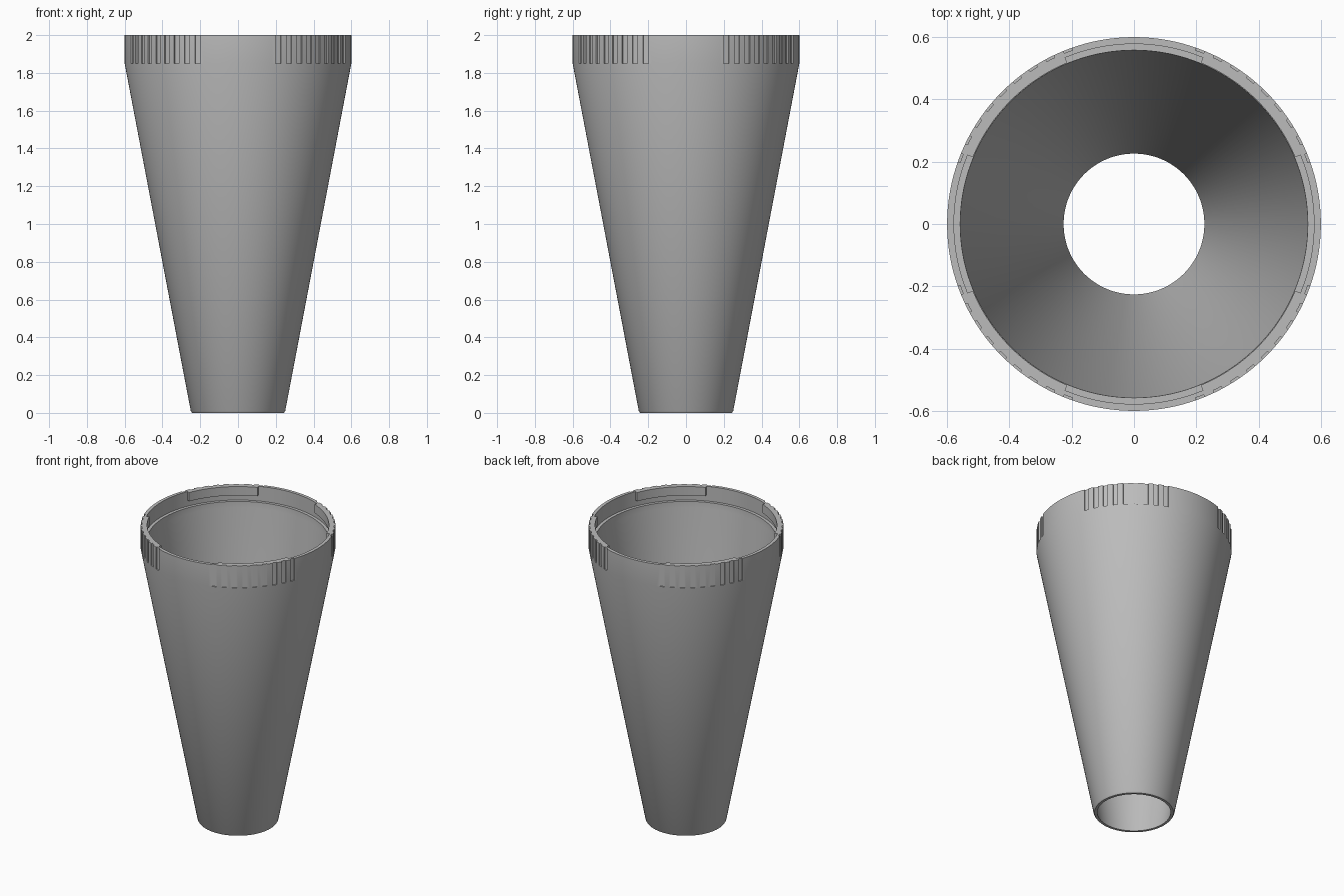
import bpy, bmesh
from math import radians, cos, sin, pi

cube = bpy.data.objects.get("Cube")
if cube:
    bpy.data.objects.remove(cube, do_unlink=True)

SEGMENTS = 144
TOP = 2.0
COLLAR_BASE = 1.85

grey = bpy.data.materials.new("matte grey")
grey.use_nodes = True
grey.diffuse_color = (0.5, 0.5, 0.5, 1)
grey.node_tree.nodes["Principled BSDF"].inputs["Base Color"].default_value = grey.diffuse_color


def make_object(name, bm):
    bmesh.ops.recalc_face_normals(bm, faces=bm.faces[:])
    mesh = bpy.data.meshes.new(name)
    bm.to_mesh(mesh)
    bm.free()
    mesh.materials.append(grey)
    obj = bpy.data.objects.new(name, mesh)
    bpy.context.collection.objects.link(obj)
    return obj


def lathe(bm, profile):
    """Spin a closed (radius, z) profile around the z axis."""
    rings = []
    for i in range(SEGMENTS):
        a = 2 * pi * i / SEGMENTS
        rings.append([bm.verts.new((r * cos(a), r * sin(a), z)) for r, z in profile])
    for i in range(SEGMENTS):
        p, q = rings[i - 1], rings[i]
        for j in range(len(profile)):
            bm.faces.new((p[j - 1], q[j - 1], q[j], p[j]))


def arc_block(bm, start, end, r0, r1, z0, z1, steps):
    """Curved block between two angles, in degrees."""
    rows = []
    for i in range(steps + 1):
        a = radians(start + (end - start) * i / steps)
        rows.append([bm.verts.new((r * cos(a), r * sin(a), z))
                     for r, z in ((r0, z0), (r1, z0), (r1, z1), (r0, z1))])
    for p, q in zip(rows, rows[1:]):
        for j in range(4):
            bm.faces.new((p[j - 1], q[j - 1], q[j], p[j]))
    bm.faces.new(rows[0])
    bm.faces.new(rows[-1][::-1])


def smooth(obj):
    bpy.ops.object.select_all(action='DESELECT')
    obj.select_set(True)
    bpy.context.view_layer.objects.active = obj
    bpy.ops.object.shade_smooth_by_angle(angle=radians(25))


# Hollow tapered body with collar, inner socket and ledge
bm = bmesh.new()
lathe(bm, [(0.243, 0), (0.25, 0.01), (0.6, COLLAR_BASE), (0.6, TOP),
           (0.578, TOP), (0.578, 1.9), (0.558, 1.9), (0.556, 1.86), (0.226, 0)])
body = make_object("tapered_body", bm)

# Grip grooves cut in four groups around the collar
bm = bmesh.new()
for quarter in range(4):
    for k in range(9):
        start = quarter * 90 + 19.4 + k * 6.05
        arc_block(bm, start, start + 2.8, 0.592, 0.63, COLLAR_BASE + 0.001, TOP + 0.05, 2)
cutter = make_object("groove_cutter", bm)
cutter.hide_render = True
cut = body.modifiers.new("grooves", 'BOOLEAN')
cut.operation = 'DIFFERENCE'
cut.solver = 'EXACT'
cut.object = cutter
bpy.context.view_layer.objects.active = body
bpy.ops.object.modifier_apply(modifier=cut.name)
bpy.data.objects.remove(cutter, do_unlink=True)
smooth(body)

# Locking tabs inside the rim, one per diagonal
for quarter, side in enumerate(("back_left", "back_right", "front_right", "front_left")):
    bm = bmesh.new()
    middle = 45 + quarter * 90
    arc_block(bm, middle - 22.5, middle + 22.5, 0.56, 0.582, 1.94, TOP, 18)
    smooth(make_object("locking_tab_" + side, bm))
